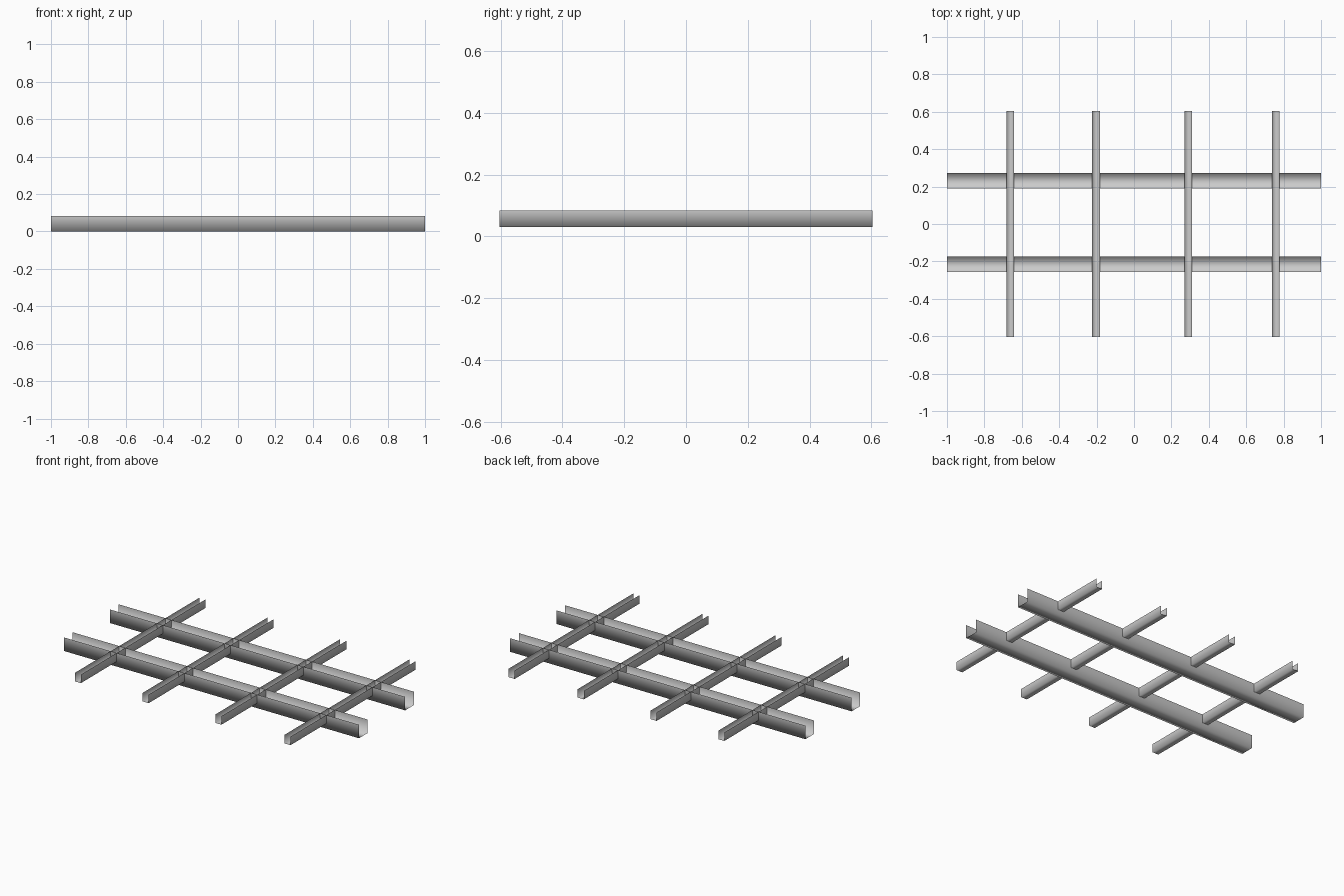
import bpy

if "Cube" in bpy.data.objects:
    bpy.data.objects.remove(bpy.data.objects["Cube"])

TOP = 0.083


def channel(name, length, width, bottom, along_x, offset):
    """Thin sheet U-channel, open upwards, swept along x or y."""
    h, l = width / 2, length / 2
    profile = [(-h, TOP), (-h, bottom), (h, bottom), (h, TOP)]
    verts = []
    for end in (-l, l):
        for s, z in profile:
            verts.append((end, offset + s, z) if along_x else (offset - s, end, z))
    faces = [(i, i + 4, i + 5, i + 1) for i in range(3)]
    mesh = bpy.data.meshes.new(name)
    mesh.from_pydata(verts, [], faces)
    mesh.shade_smooth()
    obj = bpy.data.objects.new(name, mesh)
    bpy.context.collection.objects.link(obj)
    return obj


# Deep main runners along x
for i, y in enumerate((-0.216, 0.231)):
    channel(f"main_runner_{i + 1}", 2.0, 0.083, 0.0, True, y)

# Shallow cross runners along y, flush with the top of the main runners
for i, x in enumerate((-0.662, -0.203, 0.29, 0.758)):
    channel(f"cross_runner_{i + 1}", 1.208, 0.041, 0.031, False, x)
